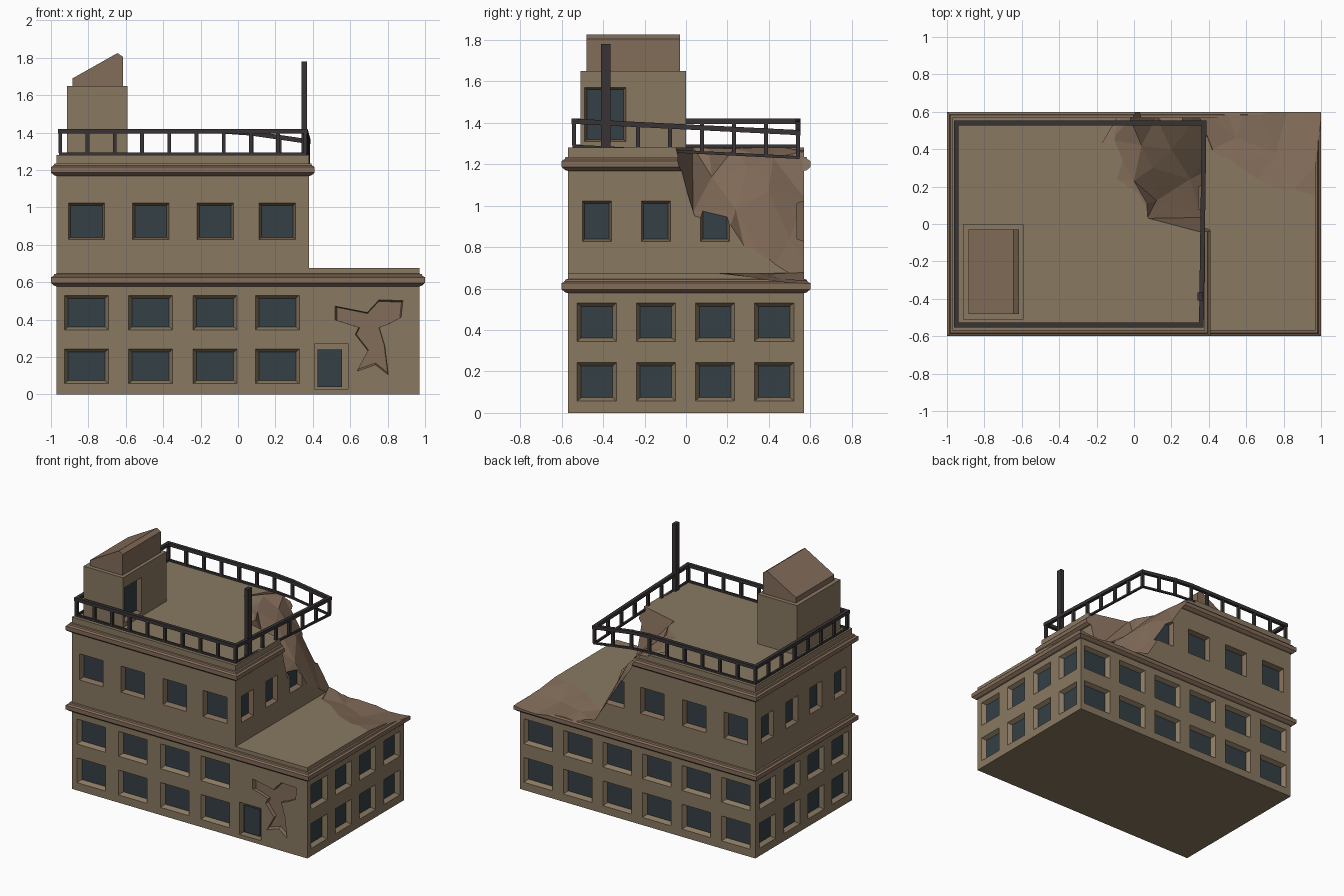
import bpy, bmesh
from mathutils import Vector
from mathutils.geometry import delaunay_2d_cdt

if "Cube" in bpy.data.objects:
    bpy.data.objects.remove(bpy.data.objects["Cube"])

def material(name, rgb):
    m = bpy.data.materials.new(name)
    m.diffuse_color = (*rgb, 1)
    m.use_nodes = True
    m.node_tree.nodes["Principled BSDF"].inputs["Base Color"].default_value = m.diffuse_color
    return m

MATS = [material("wall", (0.25, 0.19, 0.12)), material("glass", (0.035, 0.05, 0.06)),
        material("trim", (0.225, 0.15, 0.10)), material("metal", (0.04, 0.034, 0.035))]
WALL, GLASS, TRIM, METAL = range(4)

def finish(bm, name):
    bmesh.ops.recalc_face_normals(bm, faces=bm.faces[:])
    me = bpy.data.meshes.new(name)
    bm.to_mesh(me)
    bm.free()
    for m in MATS:
        me.materials.append(m)
    ob = bpy.data.objects.new(name, me)
    bpy.context.collection.objects.link(ob)
    return ob

def loft(bm, rings, side=WALL, start=WALL, end=WALL):
    """Skin matching point rings and cap both ends; side may be a list."""
    vs = [[bm.verts.new(p) for p in r] for r in rings]
    n = len(rings[0])
    for k, (a, b) in enumerate(zip(vs, vs[1:])):
        for i in range(n):
            f = bm.faces.new((a[i], a[(i + 1) % n], b[(i + 1) % n], b[i]))
            f.material_index = side[k] if isinstance(side, list) else side
    bm.faces.new(vs[0][::-1]).material_index = start
    bm.faces.new(vs[-1]).material_index = end

def rect(x0, x1, y0, y1, z, o=0):
    return [(x0 - o, y0 - o, z), (x1 + o, y0 - o, z), (x1 + o, y1 + o, z), (x0 - o, y1 + o, z)]

def box(bm, x0, x1, y0, y1, z0, z1, mat=WALL):
    loft(bm, [rect(x0, x1, y0, y1, z0), rect(x0, x1, y0, y1, z1)], mat, mat, mat)

def storey(name, x0, x1, z0, zc, z1):
    """Block with a moulded cornice starting at zc."""
    prof = [(0, z0), (0, zc), (.012, zc + .003), (.03, zc + .018), (.03, zc + .048),
            (.016, zc + .056), (.012, zc + .066), (0, zc + .068), (0, z1)]
    bm = bmesh.new()
    loft(bm, [rect(x0, x1, -.57, .57, z, o) for o, z in prof], [WALL] + [TRIM] * 6 + [WALL])
    return finish(bm, name)

def opening(bm, side, wall, c, z, outer, inner, depth, jamb=WALL, floor=GLASS):
    """Splayed window recess cutter; side is the outward axis and sign."""
    axis, s = side
    rings = []
    for d in (.02, -depth):
        t = (d + depth) / depth
        w, h = [(i + (o - i) * t) / 2 for o, i in zip(outer, inner)]
        pts = [(c - w, z - h), (c + w, z - h), (c + w, z + h), (c - w, z + h)]
        p = wall + s * d
        rings.append([(p, u, v) if axis == 'x' else (u, p, v) for u, v in pts])
    loft(bm, rings, jamb, jamb, floor)

def cut(ob, *cutters):
    for c in cutters:
        m = ob.modifiers.new("cut", 'BOOLEAN')
        m.operation, m.solver, m.object = 'DIFFERENCE', 'EXACT', c
    dg = bpy.context.evaluated_depsgraph_get()
    me = bpy.data.meshes.new_from_object(ob.evaluated_get(dg))
    ob.modifiers.clear()
    ob.data = me

FRONT, BACK, RIGHT, LEFT = ('y', -1), ('y', 1), ('x', 1), ('x', -1)
COLS = (-.81, -.467, -.122, .21)
SIDE = (-.43, -.145, .14, .425)

# Main blocks
lower = storey("lower_storeys", -.97, .97, 0, .578, .675)
upper = storey("upper_storey", -.97, .38, .675, 1.168, 1.28)

# Lower window recesses
bm = bmesh.new()
for z in (.15, .438):
    for x in COLS:
        opening(bm, FRONT, -.57, x, z, (.235, .185), (.198, .152), .03)
    for i in range(6):
        opening(bm, BACK, .57, -.81 + i * .326, z, (.235, .185), (.198, .152), .03)
    for y in SIDE:
        for s, w in ((RIGHT, .97), (LEFT, -.97)):
            opening(bm, s, w, y, z, (.19, .185), (.152, .152), .03)

# Door recess and the broken plaster patch beside it
opening(bm, FRONT, -.57, .5, .15, (.18, .24), (.18, .24), .05, WALL, WALL)
crack = [(.515, .475), (.69, .44), (.755, .51), (.885, .505), (.875, .415), (.81, .38), (.755, .36),
         (.785, .26), (.805, .10), (.735, .155), (.635, .12), (.695, .23), (.625, .32), (.645, .36), (.515, .40)]
shrink = lambda p, k: (.73 + (p[0] - .73) * k, .34 + (p[1] - .34) * k)
loft(bm, [[(shrink(p, k)[0], y, shrink(p, k)[1]) for p in crack] for y, k in ((-.6, 1.04), (-.545, .93))],
     TRIM, TRIM, TRIM)
lower_cut = finish(bm, "lower_cutter")

# Upper window recesses
bm = bmesh.new()
for x in COLS:
    for s, w in ((FRONT, -.57), (BACK, .57)):
        opening(bm, s, w, x, .925, (.195, .195), (.17, .17), .035, TRIM)
for y in SIDE:
    for s, w in ((RIGHT, .38), (LEFT, -.97)):
        opening(bm, s, w, y, .925, (.14, .195), (.118, .17), .035, TRIM)
upper_cut = finish(bm, "upper_cutter")

# Collapsed corner: everything above this faceted surface is removed
P = [(-.27, .26, 1.29), (-.12, .45, 1.285), (-.02, .56, 1.26), (0, .72, 1.24), (0, .23, 1.275),
     (.07, .11, 1.275), (.07, .03, 1.29), (.43, -.07, 1.31), (.12, .125, 1.14), (.36, .035, .97),
     (.43, .06, .9), (.43, .2, .86), (.42, .3, .72), (.1, .3, 1.19), (.04, .42, 1.23),
     (.2, .4, 1.07), (.12, .57, 1.04), (.3, .24, .98), (.28, .5, .84), (.33, .62, .68),
     (.42, .4, .67), (.5, .33, .68), (.65, .22, .68), (.82, .15, .68), (1.05, .08, .68),
     (.55, .46, .645), (.76, .38, .635), (1.05, .4, .645), (.45, .72, .62), (.62, .72, .635),
     (.85, .72, .595), (1.05, .72, .62)]
vs, _, tris, orig = delaunay_2d_cdt([Vector(p[:2]) for p in P], [], [], 0, 1e-5)[:4]
bm = bmesh.new()
lo = [bm.verts.new((v.x, v.y, P[o[0]][2])) for v, o in zip(vs, orig)]
hi = [bm.verts.new((v.x, v.y, 2)) for v in vs]
edges = {}
for t in tris:
    bm.faces.new([lo[i] for i in t])
    bm.faces.new([hi[i] for i in reversed(t)])
    for e in zip(t, list(t[1:]) + [t[0]]):
        edges.setdefault(tuple(sorted(e)), []).append(e)
for es in edges.values():
    if len(es) == 1:
        a, b = es[0]
        bm.faces.new((lo[b], lo[a], hi[a], hi[b]))
for f in bm.faces:
    f.material_index = TRIM
damage = finish(bm, "damage_cutter")

# Stair house with doorway and sloped cap
bm = bmesh.new()
box(bm, -.915, -.59, -.51, 0, 1.28, 1.65)
stair = finish(bm, "stair_house")
bm = bmesh.new()
opening(bm, RIGHT, -.59, -.39, 1.44, (.2, .26), (.175, .24), .035, TRIM)
stair_cut = finish(bm, "stair_cutter")

cut(lower, lower_cut, damage)
cut(upper, upper_cut, damage)
cut(stair, stair_cut)
for c in (lower_cut, upper_cut, stair_cut, damage):
    bpy.data.objects.remove(c)

bm = bmesh.new()
cap = [(-.885, 1.65), (-.885, 1.69), (-.645, 1.825), (-.615, 1.805), (-.615, 1.65)]
loft(bm, [[(x, y, z) for x, z in cap] for y in (-.48, -.03)], TRIM, TRIM, TRIM)
finish(bm, "stair_house_cap")

# Front door panel
bm = bmesh.new()
box(bm, .425, .555, -.535, -.515, .04, .24, GLASS)
finish(bm, "front_door")

# Roof railing, sagging over the collapsed corner
def sag(x, y, z):
    k = max(0, x / .365) * (y + .54) / 1.08
    return Vector((x + .015 * k, y, z - .055 * k))

def beam(bm, p, q, w):
    d = (q - p).normalized()
    up = Vector((0, 1, 0)) if abs(d.z) > .8 else Vector((0, 0, 1))
    a = d.cross(up).normalized() * w / 2
    b = d.cross(a).normalized() * w / 2
    loft(bm, [[c - a - b, c + a - b, c + a + b, c - a + b] for c in (p - d * w / 2, q + d * w / 2)],
         METAL, METAL, METAL)

bm = bmesh.new()
X0, X1, Y = -.95, .36, .54
for (ax, ay), (bx, by), n in (((X0, -Y), (X1, -Y), 9), ((X1, -Y), (X1, Y), 7),
                              ((X1, Y), (X0, Y), 9), ((X0, Y), (X0, -Y), 7)):
    at = lambda i, z: sag(ax + (bx - ax) * i / n, ay + (by - ay) * i / n, z)
    for i in range(n):
        beam(bm, at(i, 1.30), at(i, 1.40), .02)
        beam(bm, at(i, 1.407), at(i + 1, 1.407), .025)
        beam(bm, at(i, 1.287), at(i + 1, 1.287), .014)
finish(bm, "roof_railing")

# Mast
bm = bmesh.new()
box(bm, .34, .37, -.41, -.365, 1.28, 1.78, METAL)
finish(bm, "mast")
